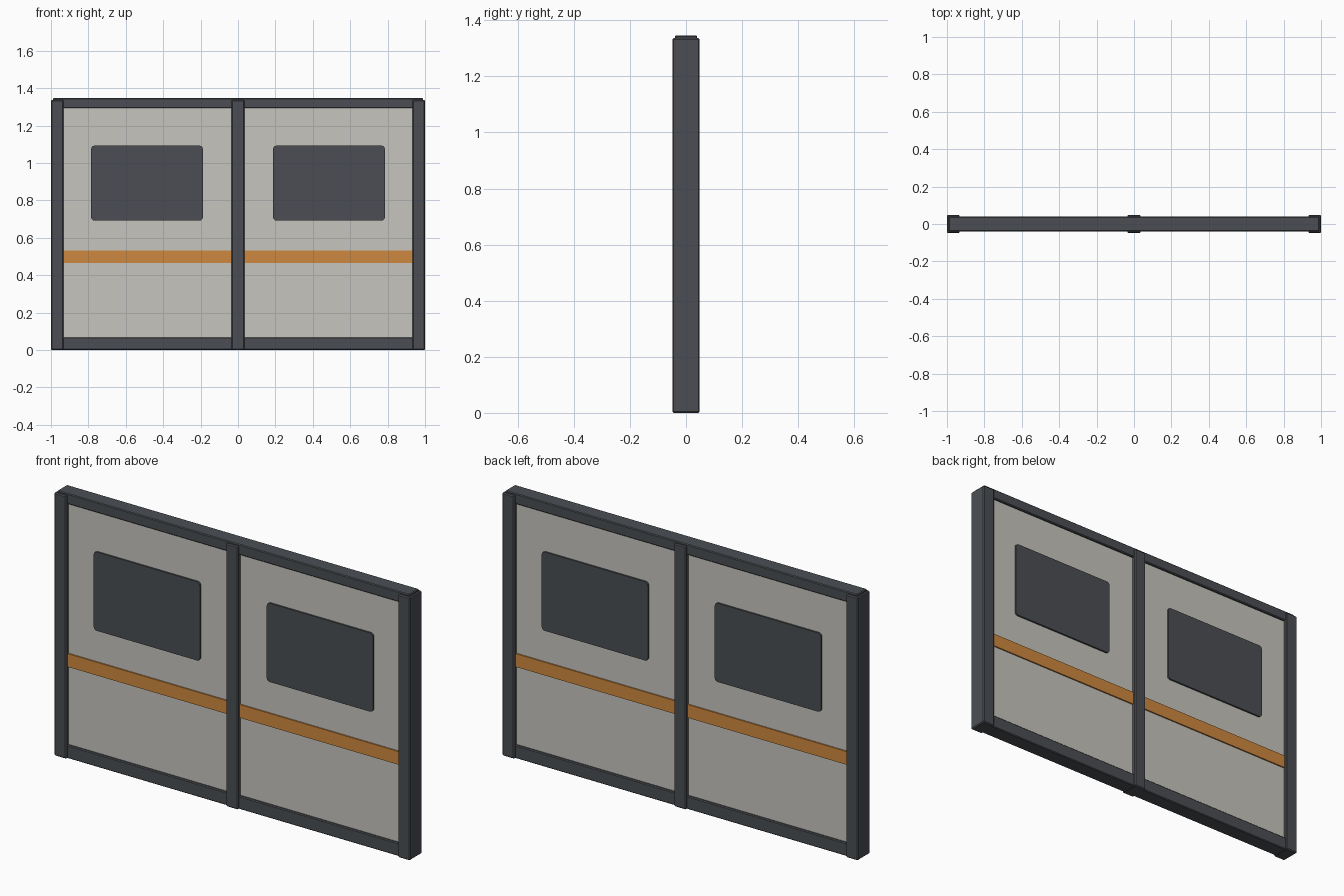
import bpy, bmesh

if "Cube" in bpy.data.objects:
    bpy.data.objects.remove(bpy.data.objects["Cube"])


def material(name, rgb):
    m = bpy.data.materials.new(name)
    m.diffuse_color = (*rgb, 1)
    m.use_nodes = True
    m.node_tree.nodes["Principled BSDF"].inputs["Base Color"].default_value = m.diffuse_color
    return m


DARK = material("dark_grey", (0.069, 0.076, 0.087))
PANEL = material("warm_light_grey", (0.57, 0.56, 0.515))
ORANGE = material("orange", (0.62, 0.25, 0.05))


def box(name, x, y, z, mat, bevel=0.0, corner=0.0):
    """Box from (min, max) ranges; corner rounds the edges running along y."""
    bm = bmesh.new()
    bmesh.ops.create_cube(bm, size=1)
    for v in bm.verts:
        for i, (lo, hi) in enumerate((x, y, z)):
            v.co[i] = lo if v.co[i] < 0 else hi
    if corner:
        edges = [e for e in bm.edges
                 if abs(e.verts[0].co.y - e.verts[1].co.y) > 1e-5]
        bmesh.ops.bevel(bm, geom=edges, offset=corner, segments=3,
                        profile=0.5, affect='EDGES')
    me = bpy.data.meshes.new(name)
    bm.to_mesh(me)
    bm.free()
    me.materials.append(mat)
    ob = bpy.data.objects.new(name, me)
    bpy.context.collection.objects.link(ob)
    if bevel:
        b = ob.modifiers.new("edge_bevel", 'BEVEL')
        b.width = bevel
        b.segments = 1
    return ob


# upright posts
for name, cx in (("left", -0.966), ("middle", 0), ("right", 0.966)):
    box(name + "_post", (cx - 0.034, cx + 0.034), (-0.049, 0.049),
        (0, 1.337), DARK, 0.005)

# top and bottom rails
box("bottom_rail", (-0.99, 0.99), (-0.04, 0.04), (0.001, 0.068), DARK, 0.004)
box("top_rail", (-0.99, 0.99), (-0.04, 0.04), (1.293, 1.346), DARK, 0.004)

# two bays, each with a panel and the same details front and back
for bay, s in (("left", -1), ("right", 1)):
    def span(a, b):
        return tuple(sorted((s * a, s * b)))
    box(bay + "_panel", span(0.02, 0.95), (-0.029, 0.029), (0.05, 1.31), PANEL)
    for side, d in (("front", -1), ("back", 1)):
        y = tuple(sorted((d * 0.029, d * 0.038)))
        box(f"{bay}_{side}_window", span(0.188, 0.785), y,
            (0.692, 1.092), DARK, corner=0.016)
        y = tuple(sorted((d * 0.029, d * 0.036)))
        box(f"{bay}_{side}_stripe", span(0.025, 0.945), y,
            (0.464, 0.531), ORANGE)
